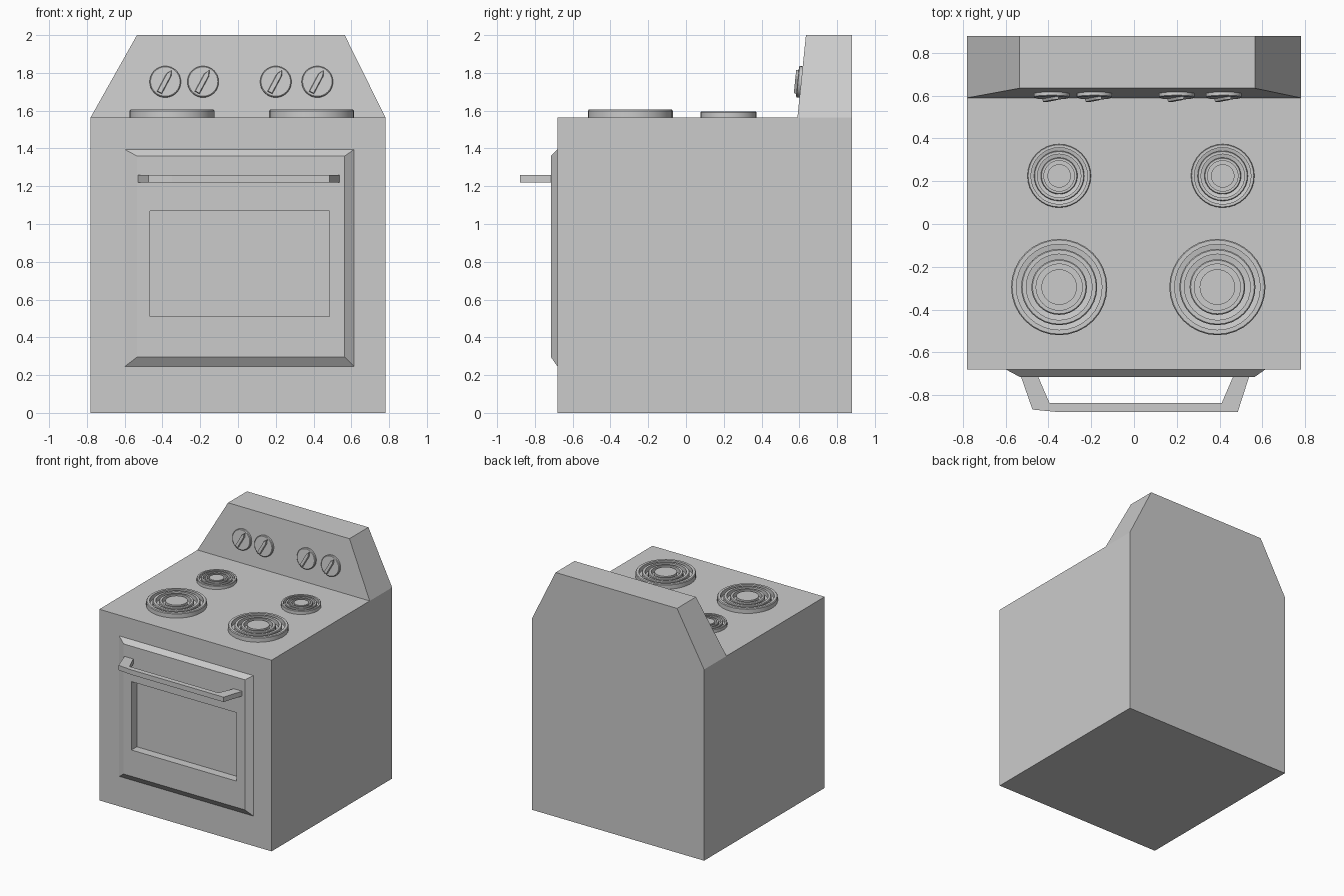
import bpy, bmesh, math
from mathutils import Matrix, Vector

if "Cube" in bpy.data.objects:
    bpy.data.objects.remove(bpy.data.objects["Cube"])


def mesh_object(name, bm):
    bmesh.ops.recalc_face_normals(bm, faces=bm.faces[:])
    me = bpy.data.meshes.new(name)
    bm.to_mesh(me)
    bm.free()
    ob = bpy.data.objects.new(name, me)
    bpy.context.collection.objects.link(ob)
    return ob


def loft(name, a, b):
    """Solid between two matching polygon loops."""
    bm = bmesh.new()
    va, vb = [bm.verts.new(p) for p in a], [bm.verts.new(p) for p in b]
    bm.faces.new(va)
    bm.faces.new(vb)
    n = len(a)
    for i in range(n):
        j = (i + 1) % n
        bm.faces.new((va[i], va[j], vb[j], vb[i]))
    return mesh_object(name, bm)


def rect_y(x0, x1, z0, z1, y):
    return [(x0, y, z0), (x1, y, z0), (x1, y, z1), (x0, y, z1)]


def smooth(ob, angle=30):
    bpy.ops.object.select_all(action='DESELECT')
    ob.select_set(True)
    bpy.context.view_layer.objects.active = ob
    bpy.ops.object.shade_smooth_by_angle(angle=math.radians(angle))


def lathe(name, profile, matrix, sides=32):
    """Spin an (r, z) profile that ends on the axis."""
    bm = bmesh.new()
    verts = [bm.verts.new((r, 0, z)) for r, z in profile]
    edges = [bm.edges.new(p) for p in zip(verts, verts[1:])]
    bmesh.ops.spin(bm, geom=verts + edges, axis=(0, 0, 1), cent=(0, 0, 0),
                   angle=2 * math.pi, steps=sides, use_merge=True)
    bmesh.ops.remove_doubles(bm, verts=bm.verts[:], dist=1e-5)
    bm.transform(matrix)
    ob = mesh_object(name, bm)
    smooth(ob)
    return ob


TOP = 1.565

# Cabinet, back panel with sloped ends, and bevelled door
body = loft("oven_body", rect_y(-0.78, 0.78, 0, TOP, -0.68), rect_y(-0.78, 0.78, 0, TOP, 0.88))


def guard(yb, yt):
    return [(-0.78, yb, TOP), (0.78, yb, TOP), (0.565, yt, 2.0), (-0.535, yt, 2.0)]


loft("control_panel", guard(0.59, 0.635), guard(0.88, 0.88))
door = loft("oven_door", rect_y(-0.6, 0.615, 0.245, 1.395, -0.68),
            rect_y(-0.535, 0.565, 0.295, 1.36, -0.715))

# Window recess cut through the door into the cabinet
cutter = loft("window_cutter", rect_y(-0.465, 0.485, 0.51, 1.07, -0.8),
              rect_y(-0.465, 0.485, 0.51, 1.07, -0.645))
cutter.hide_render = True
for ob in (body, door):
    mod = ob.modifiers.new("window", 'BOOLEAN')
    mod.operation, mod.object, mod.solver = 'DIFFERENCE', cutter, 'EXACT'
    bpy.context.view_layer.objects.active = ob
    bpy.ops.object.modifier_apply(modifier=mod.name)
bpy.data.objects.remove(cutter)

# Door handle
plan = [(-0.53, -0.71), (-0.475, -0.868), (-0.35, -0.88), (0.485, -0.88), (0.54, -0.71),
        (0.465, -0.71), (0.41, -0.838), (-0.395, -0.838), (-0.45, -0.71)]
loft("door_handle", [(x, y, 1.22) for x, y in plan], [(x, y, 1.26) for x, y in plan])

# Coil burners: flat-topped rings separated by grooves
rings = [(0.225, 0.2), (0.178, 0.154), (0.13, 0.108)]
for name, x, y, s, h in (("front_left", -0.35, -0.295, 1, 0.04), ("front_right", 0.39, -0.295, 1, 0.04),
                         ("back_left", -0.35, 0.225, 0.66, 0.03), ("back_right", 0.415, 0.225, 0.66, 0.03)):
    prof = []
    for r0, r1 in rings:
        prof += [(r0 * s, 0), (r0 * s, h * 0.85), ((r0 - 0.005) * s, h), (r1 * s, h), (r1 * s, 0.004)]
    prof += [(0.083 * s, 0.004), (0.083 * s, h), (0, h)]
    lathe("burner_" + name, prof, Matrix.Translation((x, y, TOP)))

# Knobs with angled pointers, tilted to match the panel
tilt = math.atan2(0.045, 0.435)
for i, x in enumerate((-0.385, -0.185, 0.2, 0.42)):
    m = (Matrix.Translation((x, 0.61, 1.752)) @ Matrix.Rotation(math.pi / 2 - tilt, 4, 'X'))
    lathe(f"knob_{i + 1}", [(0.083, -0.005), (0.083, 0.016), (0.078, 0.02), (0, 0.02)], m)
    m = m @ Matrix.Rotation(-math.radians(28), 4, 'Z')
    base = [(-0.016, -0.068), (0.016, -0.068), (0.016, 0.04), (0, 0.072), (-0.016, 0.04)]
    loft(f"knob_pointer_{i + 1}", [m @ Vector((a, b, 0.015)) for a, b in base],
         [m @ Vector((a * 0.7, b * 0.95, 0.033)) for a, b in base])
